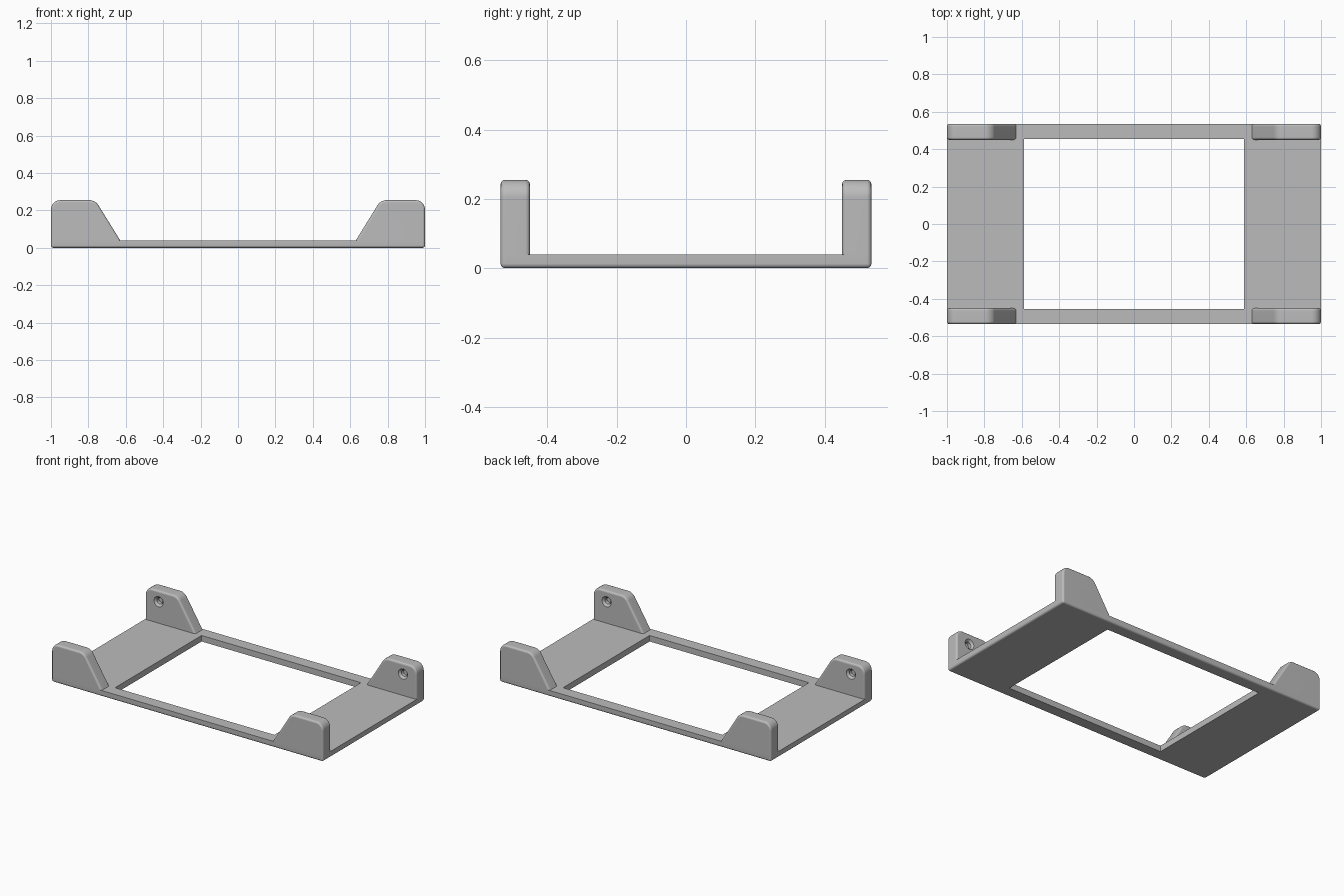
import bpy, bmesh, math
from mathutils import Matrix, Vector

cube = bpy.data.objects.get("Cube")
if cube:
    bpy.data.objects.remove(cube, do_unlink=True)

HALF_X, HALF_Y, BASE_Z, TOP_Z = 1.0, 0.535, 0.04, 0.255
POST_Y, FILLET = 0.45, 0.013

grey = bpy.data.materials.new("plain grey")
grey.use_nodes = True
grey.diffuse_color = (0.5, 0.5, 0.5, 1)
grey.node_tree.nodes["Principled BSDF"].inputs["Base Color"].default_value = grey.diffuse_color


def make_object(name, bm):
    bmesh.ops.recalc_face_normals(bm, faces=bm.faces)
    mesh = bpy.data.meshes.new(name)
    bm.to_mesh(mesh)
    bm.free()
    mesh.materials.append(grey)
    obj = bpy.data.objects.new(name, mesh)
    bpy.context.collection.objects.link(obj)
    return obj


def box(bm, size, centre):
    matrix = Matrix.Translation(centre) @ Matrix.Diagonal((*size, 1))
    bmesh.ops.create_cube(bm, size=1, matrix=matrix)


def round_edges(bm, edges, radius, segments):
    bmesh.ops.bevel(bm, geom=edges, offset=radius, offset_type='OFFSET',
                    segments=segments, profile=0.5, affect='EDGES', clamp_overlap=True)


def activate(obj):
    bpy.ops.object.select_all(action='DESELECT')
    obj.select_set(True)
    bpy.context.view_layer.objects.active = obj


def cut(obj, cutter):
    cutter.hide_render = True
    mod = obj.modifiers.new("cut", 'BOOLEAN')
    mod.operation, mod.solver, mod.object = 'DIFFERENCE', 'EXACT', cutter
    activate(obj)
    bpy.ops.object.modifier_apply(modifier=mod.name)
    bpy.data.objects.remove(cutter, do_unlink=True)


def finish(obj):
    activate(obj)
    bpy.ops.object.shade_smooth_by_angle(angle=math.radians(35))
    mod = obj.modifiers.new("flat faces", 'WEIGHTED_NORMAL')
    mod.keep_sharp = True


# Base frame: slab with rounded lower and corner edges, and a large opening
bm = bmesh.new()
box(bm, (2 * HALF_X, 2 * HALF_Y, BASE_Z), (0, 0, BASE_Z / 2))
outer = [e for e in bm.edges if min(v.co.z for v in e.verts) < 0.001]
round_edges(bm, outer, FILLET, 3)
base = make_object("base_frame", bm)
bm = bmesh.new()
box(bm, (1.174, 0.91, 0.3), (0, 0, 0))
cut(base, make_object("opening_cutter", bm))
finish(base)

# Corner post: extruded profile with a sloping inner end
bm = bmesh.new()
profile = [(0.63, BASE_Z), (HALF_X, BASE_Z), (HALF_X, TOP_Z), (0.763, TOP_Z)]
face = bm.faces.new([bm.verts.new((x, POST_Y, z)) for x, z in profile])
extruded = bmesh.ops.extrude_face_region(bm, geom=[face])
moved = [g for g in extruded["geom"] if isinstance(g, bmesh.types.BMVert)]
bmesh.ops.translate(bm, verts=moved, vec=(0, HALF_Y - POST_Y, 0))
bmesh.ops.recalc_face_normals(bm, faces=bm.faces)

# Large rounds at the two top corners, then small fillets along both rims
for x, radius in ((HALF_X, 0.05), (0.763, 0.03)):
    corner = [e for e in bm.edges if all(
        abs(v.co.x - x) < 0.001 and abs(v.co.z - TOP_Z) < 0.001 for v in e.verts)]
    round_edges(bm, corner, radius, 7)
rims = [e for e in bm.edges
        if abs(e.verts[0].co.y - e.verts[1].co.y) < 0.001
        and max(v.co.z for v in e.verts) > BASE_Z + 0.001]
round_edges(bm, rims, FILLET, 3)
post = make_object("corner_posts", bm)

# Countersunk blind screw hole in the inner face
for name, wide, narrow, start, depth in (("pilot_cutter", 0.021, 0.021, -0.02, 0.055),
                                         ("countersink_cutter", 0.036, 0.016, -0.002, 0.02)):
    bm = bmesh.new()
    place = Matrix.Translation((0.9, POST_Y + start + depth / 2, 0.183))
    bmesh.ops.create_cone(bm, cap_ends=True, segments=32, radius1=wide, radius2=narrow,
                          depth=depth, matrix=place @ Matrix.Rotation(-math.pi / 2, 4, 'X'))
    cut(post, make_object(name, bm))

# Repeat the post at all four corners
mirror = post.modifiers.new("four corners", 'MIRROR')
mirror.use_axis = (True, True, False)
activate(post)
bpy.ops.object.modifier_apply(modifier=mirror.name)
finish(post)
